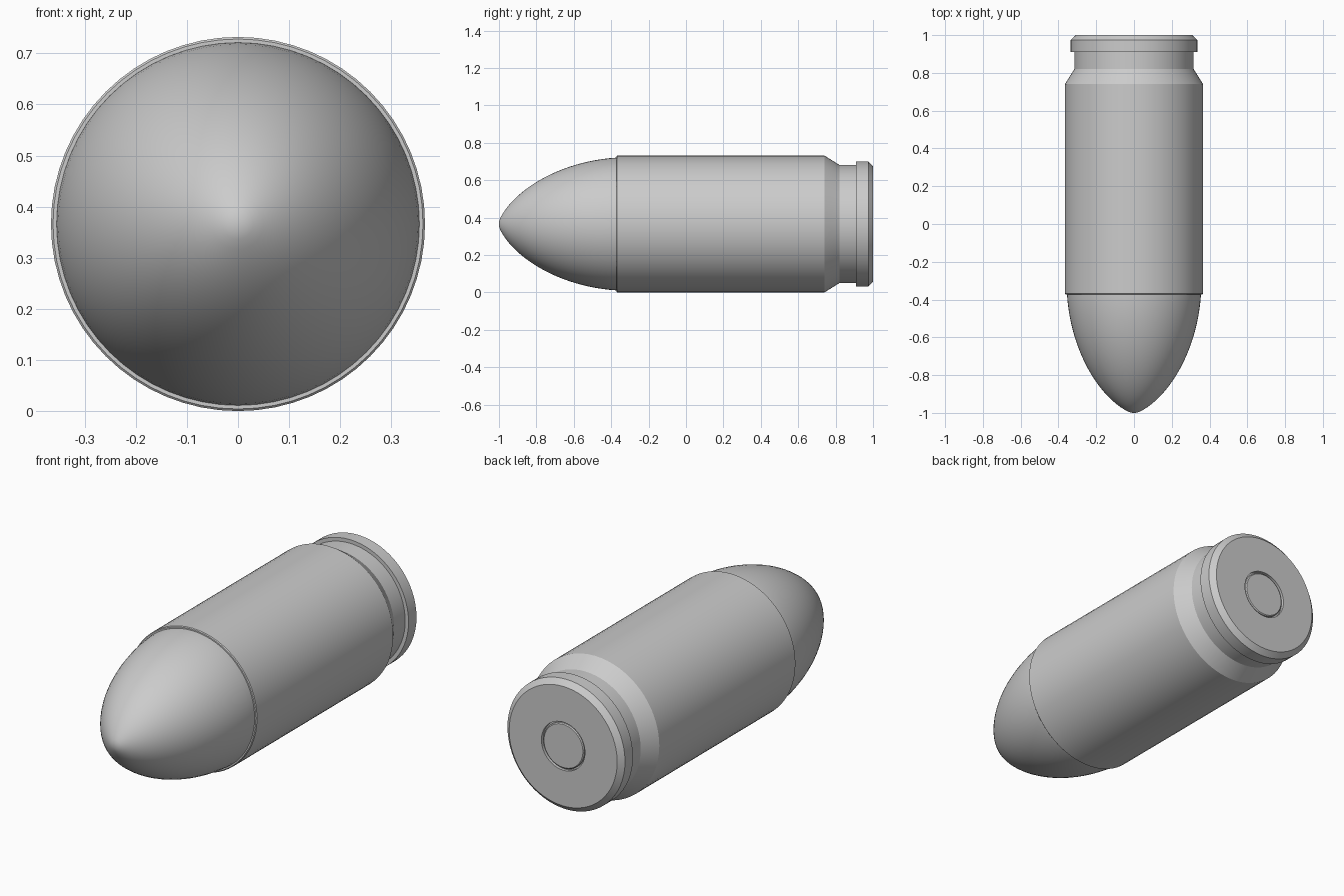
import bpy, bmesh, math
from mathutils import Vector
from mathutils.geometry import interpolate_bezier

if "Cube" in bpy.data.objects:
    bpy.data.objects.remove(bpy.data.objects["Cube"])

R = 0.366     # outer radius = height of the axis
SEG = 64


def lathe(name, profile, angle=30):
    """Spin (y, radius) points around the long y axis."""
    bm = bmesh.new()
    rings = []
    for y, r in profile:
        if r == 0:
            rings.append([bm.verts.new((0, y, R))])
        else:
            rings.append([bm.verts.new((r * math.sin(2 * math.pi * i / SEG), y,
                                        R + r * math.cos(2 * math.pi * i / SEG)))
                          for i in range(SEG)])
    for a, b in zip(rings, rings[1:]):
        for i in range(SEG):
            j = (i + 1) % SEG
            if len(a) == 1:
                bm.faces.new((a[0], b[i], b[j]))
            elif len(b) == 1:
                bm.faces.new((a[i], b[0], a[j]))
            else:
                bm.faces.new((a[i], b[i], b[j], a[j]))
    bmesh.ops.recalc_face_normals(bm, faces=bm.faces)
    me = bpy.data.meshes.new(name)
    bm.to_mesh(me)
    bm.free()
    ob = bpy.data.objects.new(name, me)
    bpy.context.collection.objects.link(ob)
    bpy.ops.object.select_all(action='DESELECT')
    ob.select_set(True)
    bpy.context.view_layer.objects.active = ob
    bpy.ops.object.shade_smooth_by_angle(angle=math.radians(angle))
    return ob


# Rounded nose, seated in the case mouth
curve = interpolate_bezier(Vector((-0.994, 0.03, 0)), Vector((-0.92, 0.18, 0)),
                           Vector((-0.68, 0.335, 0)), Vector((-0.37, 0.355, 0)), 24)
nose = [(-1, 0), (-0.999, 0.014)] + [(p.x, p.y) for p in curve]
lathe("nose", nose + [(-0.36, 0.355), (-0.36, 0)], 45)

# Case body with tapered shoulder, groove, bevelled rim and primer pocket
lathe("case", [
    (-0.365, 0), (-0.365, 0.352), (-0.372, 0.355), (-0.372, 0.362), (-0.368, R),
    (0.74, R), (0.82, 0.316), (0.91, 0.316), (0.91, 0.335), (0.975, 0.335),
    (1.0, 0.308), (1.0, 0.124), (0.985, 0.124), (0.985, 0)], 25)

# Primer disc in the base
lathe("primer", [(0.98, 0), (0.98, 0.116), (0.994, 0.116), (0.998, 0.111), (0.998, 0)])
